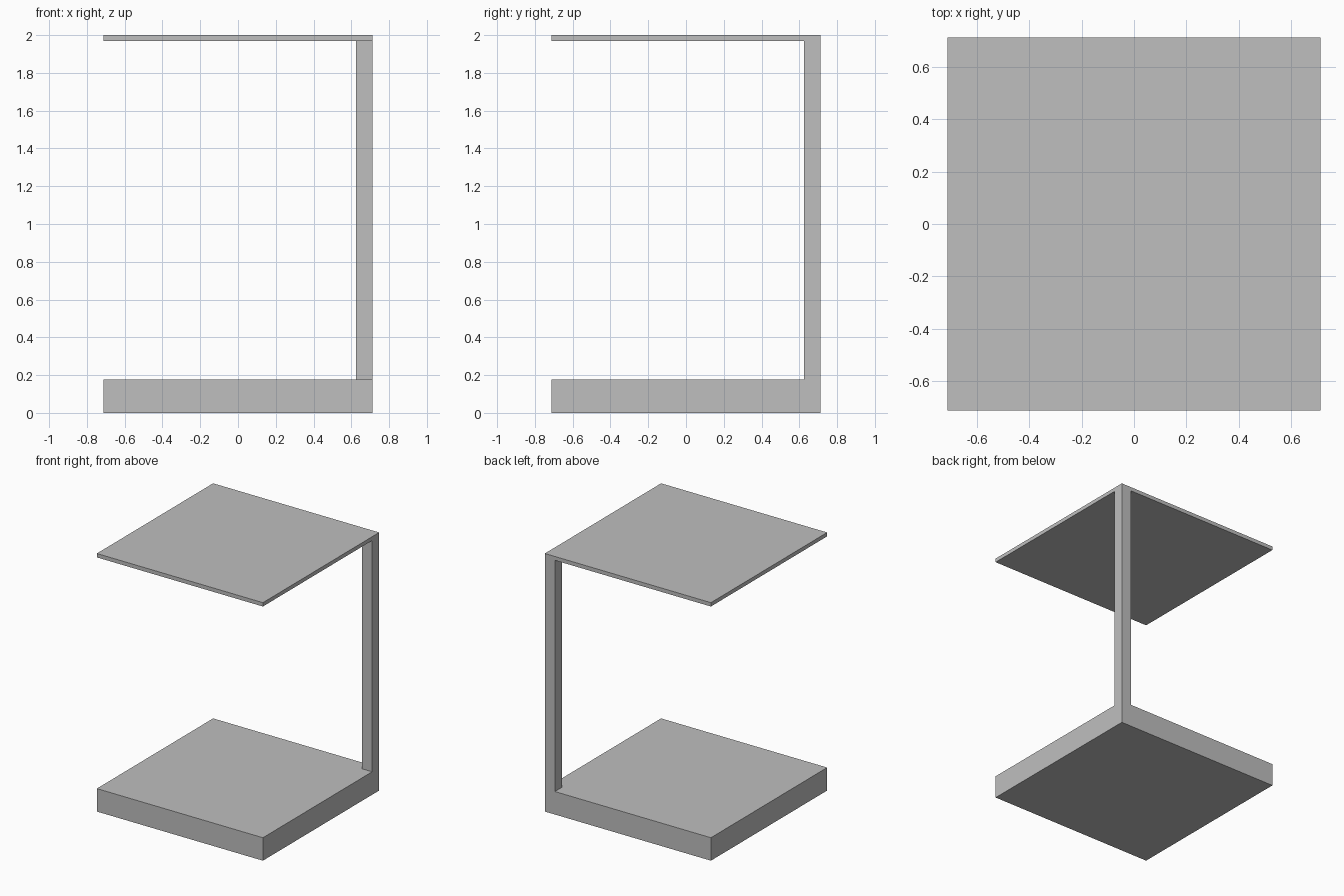
import bpy

if "Cube" in bpy.data.objects:
    bpy.data.objects.remove(bpy.data.objects["Cube"], do_unlink=True)

HALF = 0.712      # half width of the slabs
BASE_TOP = 0.178  # upper face of the base
ROOF_LOW = 1.97   # underside of the roof
POST_IN = 0.626   # inner faces of the post

grey = bpy.data.materials.new("light_grey")
grey.use_nodes = True
colour = (0.52, 0.52, 0.52, 1)
grey.diffuse_color = colour
grey.node_tree.nodes["Principled BSDF"].inputs["Base Color"].default_value = colour


def box(name, low, high):
    """Add a box that spans two opposite corners."""
    centre = [(a + b) / 2 for a, b in zip(low, high)]
    bpy.ops.mesh.primitive_cube_add(size=1, location=centre)
    obj = bpy.context.object
    obj.name = name
    obj.scale = [b - a for a, b in zip(low, high)]
    bpy.ops.object.transform_apply(location=False, rotation=False, scale=True)
    obj.data.materials.append(grey)
    return obj


# Thick base slab
box("base_slab", (-HALF, -HALF, 0), (HALF, HALF, BASE_TOP))
# Single square post flush with the back left corner
box("corner_post", (POST_IN, POST_IN, BASE_TOP), (HALF, HALF, ROOF_LOW))
# Thin roof slab
box("roof_slab", (-HALF, -HALF, ROOF_LOW), (HALF, HALF, 2))
